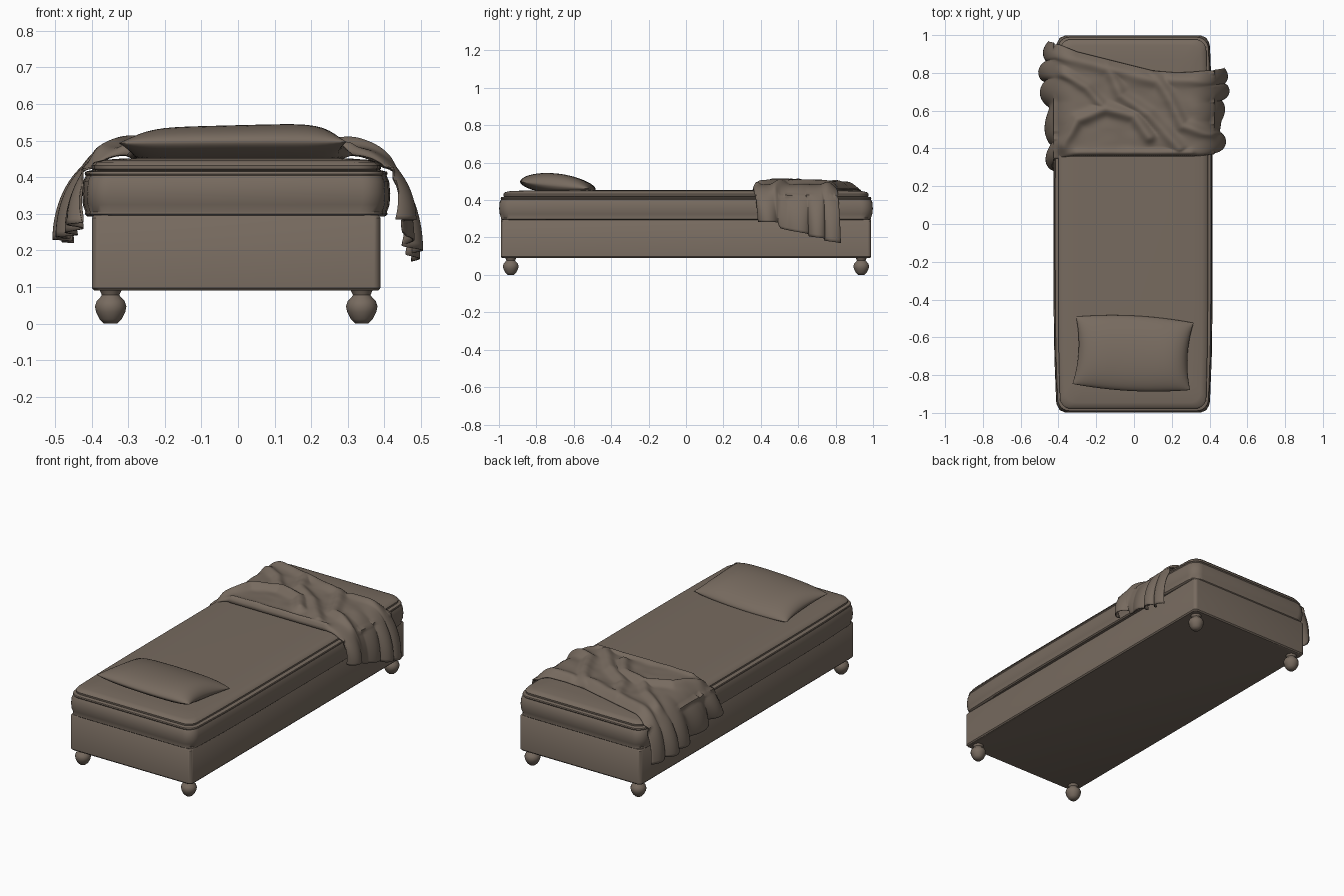
import bpy, bmesh, math
from mathutils import Vector, noise
from mathutils.geometry import intersect_point_line

if "Cube" in bpy.data.objects:
    bpy.data.objects.remove(bpy.data.objects["Cube"])

fabric = bpy.data.materials.new("taupe fabric")
fabric.diffuse_color = (0.185, 0.146, 0.115, 1)
fabric.use_nodes = True
fabric.node_tree.nodes["Principled BSDF"].inputs["Base Color"].default_value = fabric.diffuse_color
CX = -0.005  # bed centre line


def finish(name, bm, angle=40):
    bmesh.ops.recalc_face_normals(bm, faces=bm.faces)
    me = bpy.data.meshes.new(name)
    bm.to_mesh(me)
    bm.free()
    me.materials.append(fabric)
    me.shade_smooth()
    me.set_sharp_from_angle(angle=math.radians(angle))
    ob = bpy.data.objects.new(name, me)
    bpy.context.collection.objects.link(ob)
    return ob


def bridge(bm, rings):
    for a, b in zip(rings, rings[1:]):
        for i in range(len(a)):
            j = (i + 1) % len(a)
            bm.faces.new((a[i], a[j], b[j], b[i]))


def rounded_loft(name, rings, radius, taper=0.0):
    """Stack of rounded rectangles given as (half width, half length, z)."""
    bm = bmesh.new()
    loops = []
    for hx, hy, z in rings:
        pts = []
        for k, (sx, sy) in enumerate(((1, 1), (-1, 1), (-1, -1), (1, -1))):
            for i in range(7):
                a = (k + i / 6) * math.pi / 2
                pts.append((sx * (hx - radius) + radius * math.cos(a),
                            sy * (hy - radius) + radius * math.sin(a)))
        full = []
        for i, p in enumerate(pts):
            q = pts[(i + 1) % len(pts)]
            full.append(p)
            if taper and abs(p[1] - q[1]) > 0.5:   # extra points carry the side bulge
                full += [(p[0], p[1] + (q[1] - p[1]) * f / 8) for f in range(1, 8)]
        loops.append([bm.verts.new((CX + x * (1 - taper * y ** 4), y, z)) for x, y in full])
    bridge(bm, loops)
    bm.faces.new(loops[-1])
    bm.faces.new(loops[0])
    return finish(name, bm)


# closed bed base
rounded_loft("bed_base", [(0.388, 0.984, 0.09), (0.394, 0.99, 0.097), (0.394, 0.99, 0.289),
                          (0.389, 0.985, 0.296)], 0.02)

# mattress with piping along the lower and upper seams
rounded_loft("mattress", [(0.385, 0.965, 0.293), (0.407, 0.984, 0.293), (0.414, 0.990, 0.299),
                          (0.412, 0.989, 0.305), (0.419, 0.996, 0.325), (0.421, 0.999, 0.355),
                          (0.418, 0.996, 0.388), (0.411, 0.988, 0.404), (0.414, 0.991, 0.409),
                          (0.412, 0.989, 0.415), (0.395, 0.970, 0.419)], 0.06, 0.042)

# sheet covered top layer, slightly crowned
rounded_loft("top_sheet", [(0.388, 0.968, 0.417), (0.395, 0.976, 0.422), (0.396, 0.977, 0.432),
                           (0.388, 0.970, 0.441), (0.365, 0.945, 0.447), (0.31, 0.87, 0.451),
                           (0.20, 0.70, 0.454)], 0.055, 0.03)

# turned feet
FOOT = [(0.018, 0.0), (0.030, 0.012), (0.040, 0.032), (0.043, 0.047), (0.038, 0.062),
        (0.028, 0.072), (0.024, 0.078), (0.028, 0.087), (0.031, 0.093)]
for fx, side in ((-0.343, "left"), (0.343, "right")):
    for fy, end in ((-0.937, "front"), (0.937, "back")):
        bm = bmesh.new()
        rings = [[bm.verts.new((CX + fx + r * math.cos(a * math.tau / 14),
                                fy + r * math.sin(a * math.tau / 14), z)) for a in range(14)]
                 for r, z in FOOT]
        bridge(bm, rings)
        bm.faces.new(rings[0])
        bm.faces.new(rings[-1])
        finish(f"{end}_{side}_foot", bm, 50)


def add_grid(bm, grid):
    for a, b in zip(grid, grid[1:]):
        for j in range(len(a) - 1):
            bm.faces.new((a[j], b[j], b[j + 1], a[j + 1]))


# pillow: two puffed sheets sharing a pinched seam
bm = bmesh.new()
N = 26
rot = math.radians(-3)
for top in (True, False):
    grid = []
    for i in range(N + 1):
        row = []
        for j in range(N + 1):
            u = math.sin((i / N - 0.5) * math.pi)
            v = math.sin((j / N - 0.5) * math.pi)
            px = 0.312 * u * (1 - 0.075 * (1 - v * v))
            py = 0.178 * v * (1 + 0.12 * (1 - u * u))
            x = px * math.cos(rot) - py * math.sin(rot) - 0.005
            y = px * math.sin(rot) + py * math.cos(rot) - 0.685
            puff = (1 - u ** 6) ** 0.6 * (1 - v * v) ** 0.55
            mid = 0.477 - 0.10 * (y + 0.685)
            z = mid + (0.062 + 0.006 * u) * puff if top else max(0.451, mid - 0.05 * puff)
            row.append(bm.verts.new((x, y, z)))
        grid.append(row)
    add_grid(bm, grid)
bmesh.ops.remove_doubles(bm, verts=bm.verts, dist=0.0004)
finish("pillow", bm, 60)


# throw blanket draped across the back end
def lookup(x, table):
    for (x0, y0), (x1, y1) in zip(table, table[1:]):
        if x <= x1:
            f = max(0, (x - x0) / (x1 - x0))
            return y0 + (y1 - y0) * f
    return table[-1][1]


BACK_EDGE = [(-0.5, 0.95), (-0.42, 0.95), (-0.3, 0.91), (0.1, 0.81), (0.22, 0.80), (0.5, 0.81)]
HEM = {1: [(0.0, 0.285), (0.27, 0.28), (0.33, 0.25), (1.0, 0.17)],
       -1: [(0.0, 0.28), (0.3, 0.25), (1.0, 0.22)]}
SPREAD = {1: [(0.0, 0.475), (0.25, 0.495), (0.42, 0.47), (0.6, 0.49), (0.8, 0.508), (1.0, 0.49)],
          -1: [(0.0, 0.465), (0.3, 0.468), (0.5, 0.485), (0.75, 0.508), (0.9, 0.495), (1.0, 0.465)]}
CREASES = [  # polyline, height, width
    ([(-0.38, 0.42), (-0.30, 0.55), (-0.15, 0.61), (0.0, 0.57), (0.08, 0.46)], 0.028, 0.03),
    ([(-0.38, 0.80), (-0.25, 0.72), (-0.16, 0.62)], 0.022, 0.025),
    ([(-0.14, 0.84), (-0.07, 0.68), (0.08, 0.58), (0.24, 0.4)], 0.024, 0.03),
    ([(0.1, 0.8), (0.18, 0.68), (0.26, 0.52), (0.42, 0.47)], 0.026, 0.03),
    ([(-0.45, 0.91), (-0.15, 0.83), (0.12, 0.76)], 0.024, 0.035),
    ([(-0.3, 0.37), (0.3, 0.375)], 0.018, 0.02),
    ([(0.2, 0.77), (0.42, 0.76)], 0.018, 0.03)]


def crease_height(x, y):
    p = Vector((x, y, 0))
    total = 0
    for line, h, w in CREASES:
        best = 9
        for a, b in zip(line, line[1:]):
            a, b = Vector((*a, 0)), Vector((*b, 0))
            q, f = intersect_point_line(p, a, b)
            q = a if f < 0 else b if f > 1 else q
            best = min(best, (p - q).length)
        total = max(total, h * math.exp(-(best / w) ** 2))
    return total


bm = bmesh.new()
NU, NV = 110, 90
grid = []
for i in range(NU + 1):
    s = 2 * i / NU - 1
    sign = 1 if s > 0 else -1
    t = max(0, (abs(s) - 0.5) / 0.5)          # 0 on top, 1 at the hem
    row = []
    for j in range(NV + 1):
        v = j / NV
        reach = lookup(v, SPREAD[sign]) - 0.3
        x = sign * (min(abs(s), 0.5) * 0.6 + reach * math.sin(t * math.pi / 2))
        front = 0.36 + (0.02 if sign > 0 else -0.09) * t ** 2
        y = front + (lookup(x, BACK_EDGE) - front) * v
        edge = 1 - math.exp(-v / 0.02) * (1 - t)
        edge *= 1 - math.exp(-(1 - v) / 0.05) * (1 - t)
        wrinkle = 0.006 * noise.noise(Vector((x * 9, y * 14, 3.0)))
        zt = 0.459 + (0.023 + wrinkle + crease_height(x, y)) * edge
        phase = v * math.tau * (3.6 if sign > 0 else 4.6) + 1.4 * math.sin(v * 8) + 0.8
        z = zt - (zt - lookup(v, HEM[sign])) * (1 - math.cos(t * math.pi / 2))
        # hanging pleats, kept clear of the mattress side
        x -= sign * 0.045 * t ** 2 * (0.5 + 0.5 * math.sin(phase))
        y += 0.018 * t * math.cos(phase)
        if z < 0.425:
            x = sign * max(abs(x), 0.424)
        row.append(bm.verts.new((x, y, z)))
    grid.append(row)
add_grid(bm, grid)
blanket = finish("throw_blanket", bm, 60)
mod = blanket.modifiers.new("thickness", 'SOLIDIFY')
mod.thickness = 0.005
mod.offset = 0
